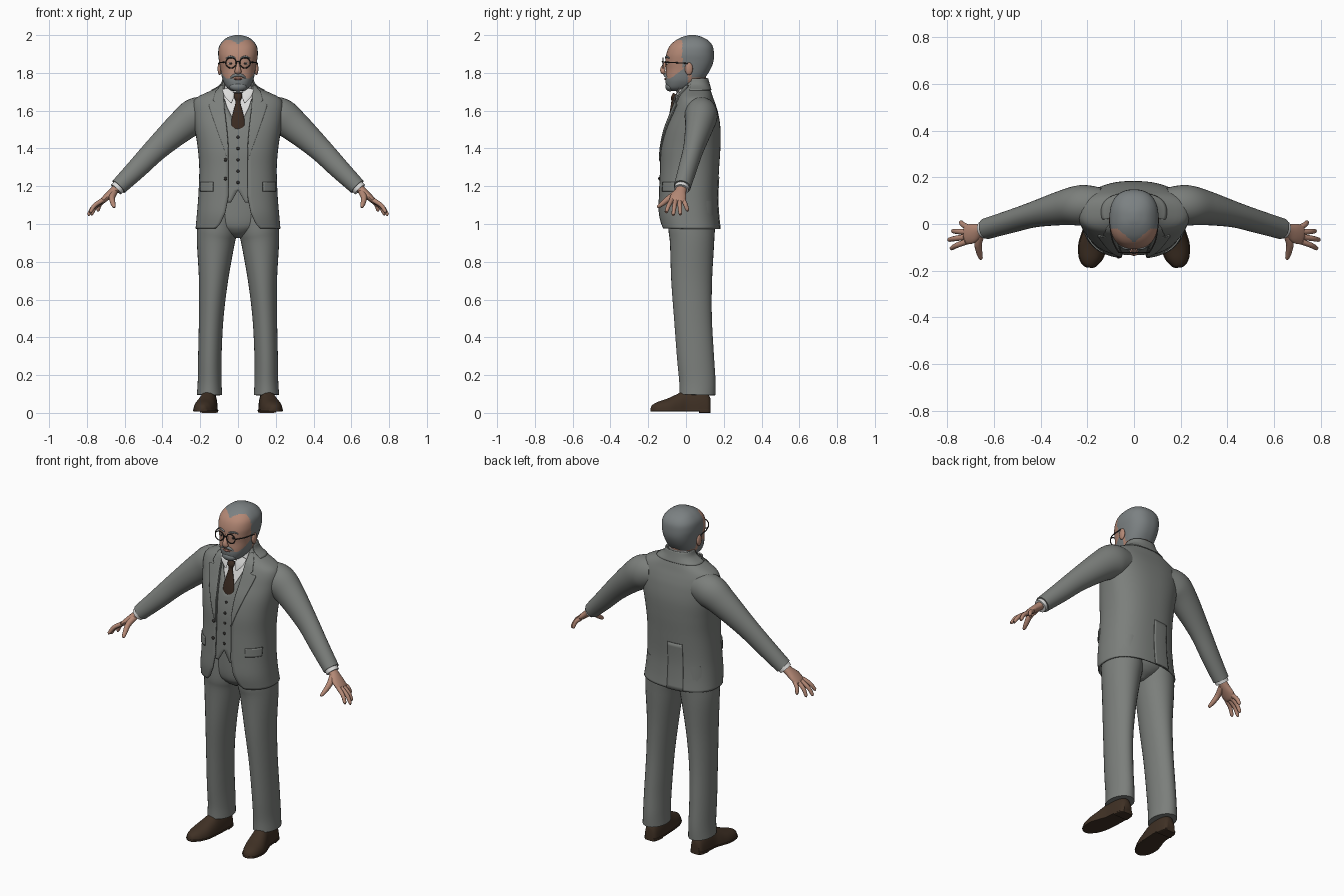
import bpy, bmesh
from math import sin, cos, pi, asin, radians, copysign
from mathutils import Vector, Matrix

cube = bpy.data.objects.get("Cube")
if cube:
    bpy.data.objects.remove(cube)


def material(name, *rgb):
    m = bpy.data.materials.new(name)
    m.use_nodes = True
    m.diffuse_color = (*rgb, 1)
    m.node_tree.nodes["Principled BSDF"].inputs["Base Color"].default_value = (*rgb, 1)
    return m


SUIT = material("grey suit", .2, .212, .2)
SKIN = material("skin", .46, .25, .18)
HAIR = material("grey hair", .2, .22, .225)
SHIRT = material("white shirt", .72, .72, .71)
TIE = material("brown tie", .045, .025, .016)
LEATHER = material("brown leather", .05, .03, .018)
DARK = material("dark trim", .03, .027, .025)
LIPS = material("lips", .3, .13, .1)
parts = []


def finish(name, bm, mats, mirror=False, thick=0, rule=None):
    """Turn a bmesh into a named object with materials and modifiers."""
    mesh = bpy.data.meshes.new(name)
    if rule:
        for f in bm.faces:
            f.material_index = rule(f.calc_center_median())
    bm.to_mesh(mesh)
    bm.free()
    for m in mats:
        mesh.materials.append(m)
    ob = bpy.data.objects.new(name, mesh)
    bpy.context.collection.objects.link(ob)
    if thick:
        mod = ob.modifiers.new("thickness", 'SOLIDIFY')
        mod.thickness, mod.offset = thick, -1
    if mirror:
        mod = ob.modifiers.new("mirror", 'MIRROR')
        mod.use_mirror_merge = False
    parts.append(ob)
    return ob


def smooth(pts, k=6):
    """Smooth curve through rows of numbers."""
    out, p = [], [pts[0], *pts, pts[-1]]
    for i in range(len(pts) - 1):
        for s in range(k):
            t = s / k
            out.append([.5 * (2*b + (c-a)*t + (2*a - 5*b + 4*c - d)*t*t + (3*b - a - 3*c + d)*t**3)
                        for a, b, c, d in zip(*p[i:i+4])])
    return out + [list(pts[-1])]


def at(table, z):
    """Row of a table interpolated at height z."""
    for lo, hi in zip(table, table[1:]):
        if z <= hi[0]:
            t = max(0, (z - lo[0]) / (hi[0] - lo[0]))
            return [a + (b - a) * t for a, b in zip(lo, hi)]
    return table[-1]


def power(v, e):
    return copysign(abs(v) ** e, v)


def grid(bm, rings, wrap):
    rows = [[bm.verts.new(p) for p in ring] for ring in rings]
    for lo, hi in zip(rows, rows[1:]):
        for j in range(len(lo) - (not wrap)):
            k = (j + 1) % len(lo)
            bm.faces.new((lo[j], lo[k], hi[k], hi[j]))
    return rows


def tube(name, pts, mat, side=(0, 1, 0), n=2, seg=20, mirror=False, floor=-1):
    """Loft along x, y, z points; the last two numbers are thickness and width along side."""
    rows = smooth(pts)
    centres = [Vector(r[:3]) for r in rows]
    rings = []
    for i, r in enumerate(rows):
        tan = (centres[min(i+1, len(rows)-1)] - centres[max(i-1, 0)]).normalized()
        nrm = tan.cross(Vector(side)).normalized()
        wide = nrm.cross(tan)
        ring = []
        for j in range(seg):
            a = 2 * pi * j / seg
            p = centres[i] + nrm * r[3] * power(cos(a), 2/n) + wide * r[4] * power(sin(a), 2/n)
            p.z = max(p.z, floor)
            ring.append(p)
        rings.append(ring)
    bm = bmesh.new()
    grid_rows = grid(bm, rings, True)
    bm.faces.new(grid_rows[0])
    bm.faces.new(grid_rows[-1])
    bmesh.ops.recalc_face_normals(bm, faces=bm.faces)
    return finish(name, bm, [mat], mirror)


N = 2.4


def angle(w, hw):
    return asin(min(1, w / hw) ** (N / 2))


def shell(name, rows, mats, z0, z1, span, grow=0, thick=0, steps=40, seg=64, mirror=False, rule=None):
    """Cloth patch on a body of height, front, back, half width rows, between two angles."""
    dense, rings = smooth(rows), []
    for i in range(steps + 1):
        z, yf, yb, hw = at(dense, z0 + (z1 - z0) * i / steps)
        a0, a1 = span(z, hw)
        ring = []
        for j in range(seg + 1):
            a = a0 + (a1 - a0) * j / seg
            ring.append((power(sin(a), 2/N) * (hw + grow),
                         (yf + yb)/2 - power(cos(a), 2/N) * ((yb - yf)/2 + grow), z))
        rings.append(ring)
    bm = bmesh.new()
    grid(bm, rings, False)
    bmesh.ops.remove_doubles(bm, verts=bm.verts, dist=.0001)
    if rule:
        bmesh.ops.holes_fill(bm, edges=bm.edges)
    return finish(name, bm, mats, mirror, thick, rule)


def ball(name, loc, size, mat, mirror=False):
    bm = bmesh.new()
    bmesh.ops.create_uvsphere(bm, u_segments=20, v_segments=12, radius=1,
                              matrix=Matrix.Translation(loc) @ Matrix.Diagonal((*size, 1)))
    return finish(name, bm, [mat], mirror)


# Torso: jacket, waistcoat and shirt share one body profile
BODY = [(.975, -.135, .18, .225), (1.05, -.148, .172, .218), (1.15, -.146, .168, .21),
        (1.29, -.14, .175, .205), (1.4, -.135, .182, .213), (1.5, -.115, .183, .228),
        (1.58, -.085, .172, .238), (1.63, -.065, .158, .24), (1.665, -.05, .145, .225),
        (1.69, -.04, .137, .18), (1.715, -.025, .128, .125), (1.74, -.015, .12, .088),
        (1.77, -.005, .112, .076)]
OPENING = [(.975, .12), (1.0, .095), (1.06, .068), (1.14, .052), (1.4, .05), (1.5, .058),
           (1.62, .072), (1.7, .075), (1.77, .07)]
WAISTCOAT = [(1.115, .04), (1.18, 0), (1.5, 0), (1.62, .062), (1.66, .075)]
LAPEL = [(1.34, .052), (1.5, .108), (1.6, .142), (1.635, .152), (1.643, .115), (1.655, .128),
         (1.7, .115), (1.735, .085)]


def opened(table):
    def span(z, hw):
        a = angle(at(table, z)[1], hw)
        return a, 2 * pi - a
    return span


shell("jacket", BODY, [SUIT], .975, 1.77, opened(OPENING), thick=.008, steps=70)
shell("waistcoat", BODY, [SUIT], 1.115, 1.66, opened(WAISTCOAT), grow=-.014, thick=.004, steps=60)
shell("shirt", BODY, [SHIRT], 1.4, 1.72, lambda z, hw: (0, 2 * pi), grow=-.024)
shell("lapel", BODY, [SUIT], 1.34, 1.735, lambda z, hw: (angle(at(OPENING, z)[1], hw), angle(at(LAPEL, z)[1], hw)),
      grow=.007, thick=.007, steps=60, seg=10, mirror=True)
shell("jacket_collar", BODY, [SUIT], 1.71, 1.77, lambda z, hw: (pi * .4, pi * 1.6), grow=.006, thick=.006, steps=10)
shell("pocket_flap", BODY, [SUIT], 1.172, 1.222, lambda z, hw: (angle(.13, hw), angle(.196, hw)),
      grow=.006, thick=.006, steps=6, seg=10, mirror=True)
shell("back_vent", BODY, [SUIT], .975, 1.25, lambda z, hw: (pi, pi * 1.12), grow=.004, thick=.004, steps=12, seg=10)
for i in range(5):
    z = 1.22 + .06 * i
    ball("waistcoat_button", (0, at(BODY, z)[1] + .012, z), (.008, .005, .008), DARK)
for z in (1.24, 1.34):
    ball("jacket_button", (-.066, at(BODY, z)[1] + .001, z), (.009, .006, .009), DARK)

# Shirt collar and tie
tube("shirt_collar", [(0, .028, 1.675, .085, .085), (0, .04, 1.72, .076, .078), (0, .043, 1.775, .068, .07)],
     SHIRT, seg=32)
tube("collar_point", [(.055, -.035, 1.718, .004, .03), (.045, -.054, 1.68, .004, .026), (.036, -.067, 1.642, .003, .004)],
     SHIRT, side=(1, 0, 0), mirror=True)
tube("tie", [(0, -.058, 1.69, .01, .02), (0, -.066, 1.67, .013, .022), (0, -.068, 1.645, .01, .013),
             (0, -.078, 1.59, .009, .026), (0, -.087, 1.545, .008, .035), (0, -.094, 1.5, .006, .032),
             (0, -.095, 1.46, .005, .02)], TIE, side=(1, 0, 0))

# Sleeves and cuffs
tube("sleeve", [(.14, .08, 1.59, .08, .075), (.22, .08, 1.573, .096, .087), (.3, .07, 1.517, .083, .075),
                (.43, .04, 1.4, .064, .055), (.53, .01, 1.298, .055, .049), (.632, -.02, 1.197, .045, .045)],
     SUIT, seg=32, mirror=True)
tube("shirt_cuff", [(.61, -.015, 1.22, .037, .039), (.645, -.024, 1.183, .037, .038)], SHIRT, mirror=True)

# Hands
tube("palm", [(.625, -.02, 1.205, .024, .027), (.658, -.028, 1.175, .022, .03), (.69, -.04, 1.147, .019, .042),
              (.718, -.046, 1.122, .014, .041), (.727, -.047, 1.114, .006, .033)], SKIN, mirror=True)
FINGERS = {"index": ((.718, -.076, 1.125), (.785, -.106, 1.062)), "middle": ((.724, -.056, 1.12), (.795, -.068, 1.047)),
           "ring": ((.72, -.034, 1.12), (.778, -.03, 1.05)), "little": ((.708, -.015, 1.126), (.743, .009, 1.07))}
for finger, ends in FINGERS.items():
    base, tip = map(Vector, ends)
    knuckle = base.lerp(tip, .5) + Vector((.006, 0, .006))
    path = [(base, .0125), (knuckle, .0115), (base.lerp(tip, .93), .009), (tip, .004)]
    tube(finger + "_finger", [(*p, r, r) for p, r in path], SKIN, seg=12, mirror=True)
tube("thumb", [(.655, -.04, 1.17, .018, .018), (.667, -.085, 1.14, .016, .016), (.662, -.122, 1.11, .013, .013),
               (.656, -.145, 1.093, .009, .009), (.654, -.151, 1.088, .004, .004)], SKIN, side=(1, 0, 0), mirror=True)

# Trousers
tube("trouser_leg", [(.105, .03, 1.12, .1, .12), (.11, .03, .98, .107, .123), (.118, .032, .9, .1, .117),
                     (.13, .03, .7, .077, .108), (.142, .037, .5, .065, .1), (.149, .05, .3, .062, .098),
                     (.15, .06, .17, .063, .096), (.151, .06, .095, .067, .095)], SUIT, seg=32, mirror=True)
tube("trouser_seat", [(0, .03, 1.2, .19, .12), (0, .03, 1.02, .19, .121), (0, .03, .96, .11, .1),
                      (0, .03, .925, .02, .05)], SUIT, seg=32)

# Shoes: x, y, half width, height from heel to toe
SHOE = [(.152, .13, .025, .075), (.152, .115, .038, .1), (.153, .07, .045, .125), (.157, .0, .048, .122),
        (.167, -.05, .055, .098), (.178, -.1, .058, .075), (.187, -.15, .046, .058), (.19, -.178, .026, .042),
        (.191, -.187, .01, .025)]
tube("shoe", [(x, y, .012, h - .012, w) for x, y, w, h in SHOE], LEATHER, side=(1, 0, 0),
     n=2.3, seg=32, mirror=True, floor=.012)
tube("sole", [(x, y, .013, .006, w + .004) for x, y, w, h in SHOE], LEATHER, side=(1, 0, 0), n=5, mirror=True)
tube("heel", [(x, y, .009, .009, w + .003) for x, y, w, h in SHOE[:3]], LEATHER, side=(1, 0, 0), n=5, mirror=True)

# Head, with hair and beard coloured by position
HEAD = [(1.703, -.08, -.01, .03), (1.72, -.1, .03, .056), (1.75, -.108, .08, .076), (1.78, -.108, .105, .086),
        (1.82, -.106, .13, .093), (1.86, -.108, .145, .1), (1.9, -.104, .148, .105), (1.94, -.088, .142, .1),
        (1.97, -.058, .12, .08), (1.99, -.02, .085, .052), (2.0, .015, .05, .015)]


def hair_rule(c):
    hairline = -.02 - .06 * max(0, 1 - abs(c.x) / .07)
    scalp = c.z > 1.83 and c.y > hairline or c.z > 1.775 and c.y > .03
    beard = c.y < .012 and c.z < 1.768 + .75 * max(0, c.y + .085)
    return int(scalp or beard)


shell("head", HEAD, [SKIN, HAIR], 1.703, 2, lambda z, hw: (0, 2 * pi), steps=90, seg=112, rule=hair_rule)
tube("neck", [(0, .045, 1.66, .058, .066), (0, .042, 1.74, .058, .066), (0, .035, 1.82, .06, .07)], SKIN, seg=32)
tube("nose", [(0, -.1, 1.868, .006, .009), (0, -.112, 1.845, .009, .01), (0, -.122, 1.822, .013, .014),
              (0, -.12, 1.806, .014, .019), (0, -.108, 1.8, .006, .012)], SKIN, side=(1, 0, 0))
ball("ear", (.097, .015, 1.822), (.011, .021, .034), SKIN, mirror=True)
ball("chin_beard", (0, -.085, 1.728), (.045, .025, .026), HAIR)
tube("moustache", [(0, -.111, 1.789, .008, .008), (.02, -.108, 1.786, .008, .008), (.04, -.096, 1.772, .005, .005),
                   (.045, -.09, 1.762, .002, .002)], HAIR, mirror=True)
ball("lips", (0, -.107, 1.768), (.022, .008, .006), LIPS)

# Eyes, brows and spectacles
ball("eye", (.038, -.09, 1.85), (.014, .014, .009), SHIRT, mirror=True)
ball("iris", (.038, -.102, 1.85), (.006, .004, .006), DARK, mirror=True)
tube("eyebrow", [(.014, -.107, 1.878, .004, .004), (.04, -.103, 1.886, .005, .005), (.064, -.088, 1.878, .003, .003)],
     HAIR, mirror=True)
rim = [(.037 + .028 * cos(pi * i / 12), -.122, 1.853 + .027 * sin(pi * i / 12), .003, .003) for i in range(25)]
tube("spectacle_rim", rim, DARK, seg=8, mirror=True)
tube("spectacle_bridge", [(-.01, -.123, 1.857, .003, .003), (0, -.126, 1.861, .003, .003),
                          (.01, -.123, 1.857, .003, .003)], DARK, seg=8)
tube("spectacle_temple", [(.065, -.122, 1.857, .003, .003), (.092, -.07, 1.855, .003, .003),
                          (.104, .01, 1.85, .003, .003)], DARK, side=(0, 0, 1), seg=8, mirror=True)

# Smooth shading with sharp seams
bpy.ops.object.select_all(action='DESELECT')
for ob in parts:
    ob.select_set(True)
bpy.context.view_layer.objects.active = parts[0]
bpy.ops.object.shade_smooth_by_angle(angle=radians(40))
